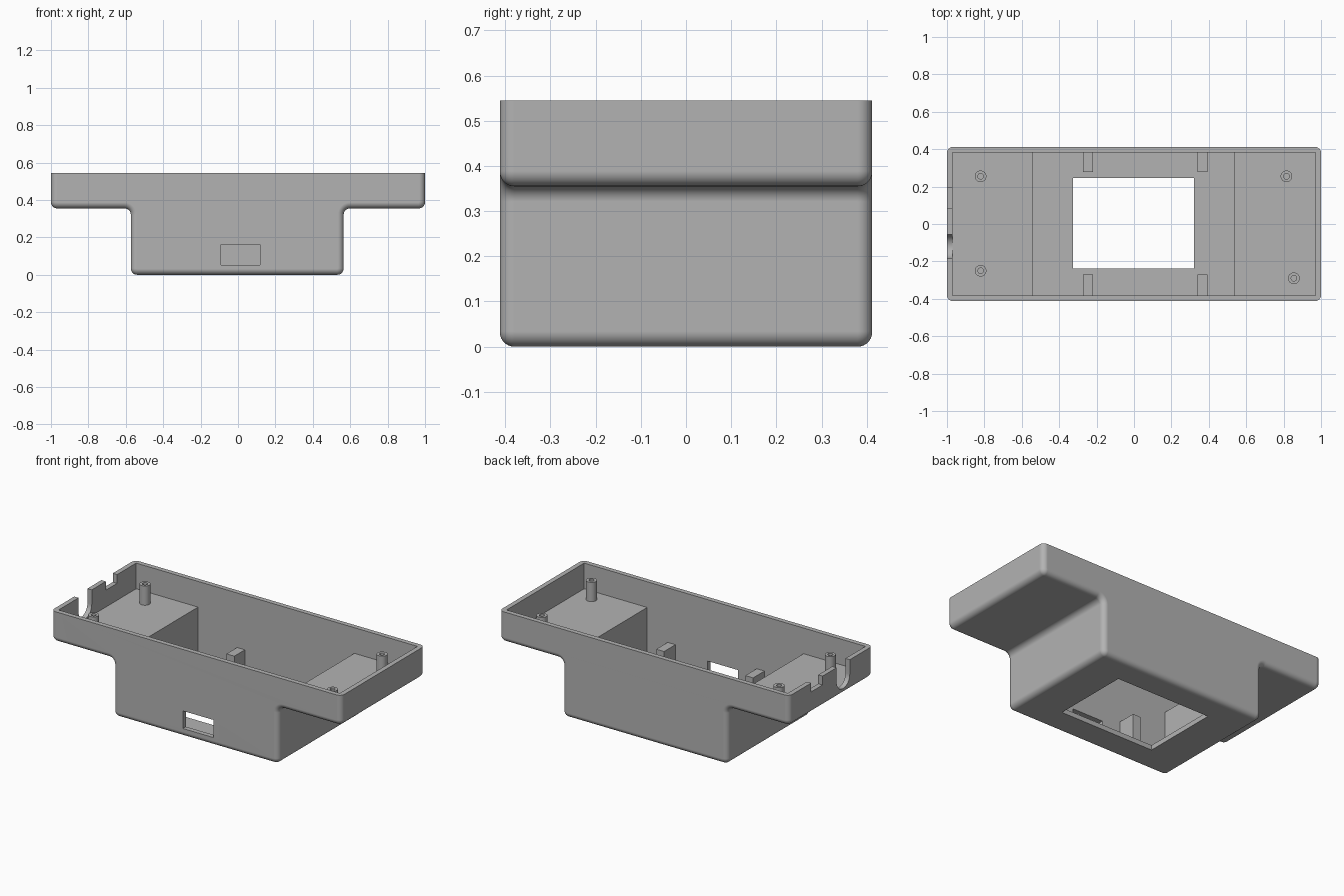
import bpy, bmesh
from math import sin, cos, pi

if "Cube" in bpy.data.objects:
    bpy.data.objects.remove(bpy.data.objects["Cube"])

HALF_Y, TOP, STEP, WALL = 0.412, 0.545, 0.355, 0.03
LEFT, RIGHT = 0.565, -0.573        # sides of the deep middle section
R, SEGS = 0.034, 8                 # fillet radius and its segments

grey = bpy.data.materials.new("grey plastic")
grey.use_nodes = True
grey.diffuse_color = (0.45, 0.45, 0.45, 1)
grey.node_tree.nodes["Principled BSDF"].inputs["Base Color"].default_value = grey.diffuse_color


def finish(bm, name):
    bmesh.ops.recalc_face_normals(bm, faces=bm.faces)
    mesh = bpy.data.meshes.new(name)
    bm.to_mesh(mesh)
    bm.free()
    mesh.materials.append(grey)
    ob = bpy.data.objects.new(name, mesh)
    bpy.context.collection.objects.link(ob)
    return ob


def box(name, x0, x1, y0, y1, z0, z1):
    bm = bmesh.new()
    bmesh.ops.create_cube(bm, size=1)
    for v in bm.verts:
        v.co = [(a + b) / 2 + c * (b - a)
                for c, a, b in zip(v.co, (x0, y0, z0), (x1, y1, z1))]
    return finish(bm, name)


def cylinder(name, centre, radius, length, along_x=False):
    bpy.ops.mesh.primitive_cylinder_add(vertices=32, radius=radius, depth=length, location=centre,
                                        rotation=(0, pi / 2 if along_x else 0, 0))
    ob = bpy.context.object
    ob.name = name
    ob.data.materials.append(grey)
    return ob


def cut(ob, cutter):
    mod = ob.modifiers.new("cut", "BOOLEAN")
    mod.operation, mod.solver, mod.object = "DIFFERENCE", "EXACT", cutter
    bpy.context.view_layer.objects.active = ob
    bpy.ops.object.modifier_apply(modifier=mod.name)
    bpy.data.objects.remove(cutter)


def smooth(ob):
    bpy.ops.object.select_all(action="DESELECT")
    ob.select_set(True)
    bpy.context.view_layer.objects.active = ob
    bpy.ops.object.shade_smooth_by_angle(angle=pi / 6)
    ob.modifiers.new("even normals", "WEIGHTED_NORMAL").keep_sharp = True


def arc(cx, cz, radius, start, end):
    angles = [start + (end - start) * i / SEGS for i in range(SEGS + 1)]
    return [(cx + radius * cos(a), cz + radius * sin(a)) for a in angles]


def t_profile(inset):
    """Filleted T outline, shrunk by inset everywhere but at the open top."""
    def half(side):
        pts = [(1 - inset, TOP)]
        pts += arc(1 - R, STEP + R, R - inset, 0, -pi / 2)
        pts += arc(side + R, STEP - R, R + inset, pi / 2, pi)
        pts += arc(side - R, R, R - inset, 0, -pi / 2)
        return pts
    return half(LEFT) + [(-x, z) for x, z in reversed(half(-RIGHT))]


# Outer body: rounded ends made of shrinking outlines
bm = bmesh.new()
edge = 0.032
rings = []
turns = [pi / 2 * i / SEGS for i in range(SEGS + 1)]
stations = [(-1, t) for t in turns] + [(1, t) for t in reversed(turns)]
for sign, t in stations:
    y = sign * (HALF_Y - edge + edge * cos(t))
    rings.append([bm.verts.new((x, y, z)) for x, z in t_profile(edge * (1 - sin(t)))])
for a, b in zip(rings, rings[1:]):
    for i in range(len(a)):
        j = (i + 1) % len(a)
        bm.faces.new((a[i], a[j], b[j], b[i]))
bm.faces.new(rings[0])
bm.faces.new(rings[-1])
body = finish(bm, "case_body")

# Hollow: wide tray and deep middle
inner_y = HALF_Y - WALL
cut(body, box("tray_cutter", WALL - 1, 1 - WALL, -inner_y, inner_y, STEP + WALL, 1))
cut(body, box("well_cutter", RIGHT + WALL, LEFT - WALL, -inner_y, inner_y, WALL, 0.7))

# Openings: floor window, front slot, end wall notch and round cable slot
cut(body, box("window_cutter", -0.325, 0.32, -0.237, 0.247, -0.1, 0.1))
cut(body, box("slot_cutter", -0.092, 0.118, -0.5, -0.36, 0.052, 0.162))
cut(body, box("notch_cutter", -1.1, -0.95, 0.083, 0.195, 0.49, 0.7))
cut(body, cylinder("cable_cutter", (-1.03, -0.12, 0.455), 0.065, 0.15, True))
cut(body, box("cable_top_cutter", -1.105, -0.955, -0.185, -0.055, 0.455, 0.7))
smooth(body)

# Support tabs against the long walls
for side, x in (("right", -0.247), ("left", 0.367)):
    box(f"back_{side}_tab", x - 0.027, x + 0.027, 0.278, inner_y + 0.01, WALL - 0.01, 0.205)
    box(f"front_{side}_tab", x - 0.027, x + 0.027, -inner_y - 0.01, -0.27, WALL - 0.01, 0.205)

# Hollow screw posts on the side ledges
posts = {"back_right": (-0.82, 0.255), "front_right": (-0.82, -0.25),
         "back_left": (0.815, 0.255), "front_left": (0.855, -0.29)}
for name, (x, y) in posts.items():
    post = cylinder(f"{name}_post", (x, y, 0.44), 0.031, 0.13)
    cut(post, cylinder("hole_cutter", (x, y, 0.49), 0.015, 0.18))
    smooth(post)
